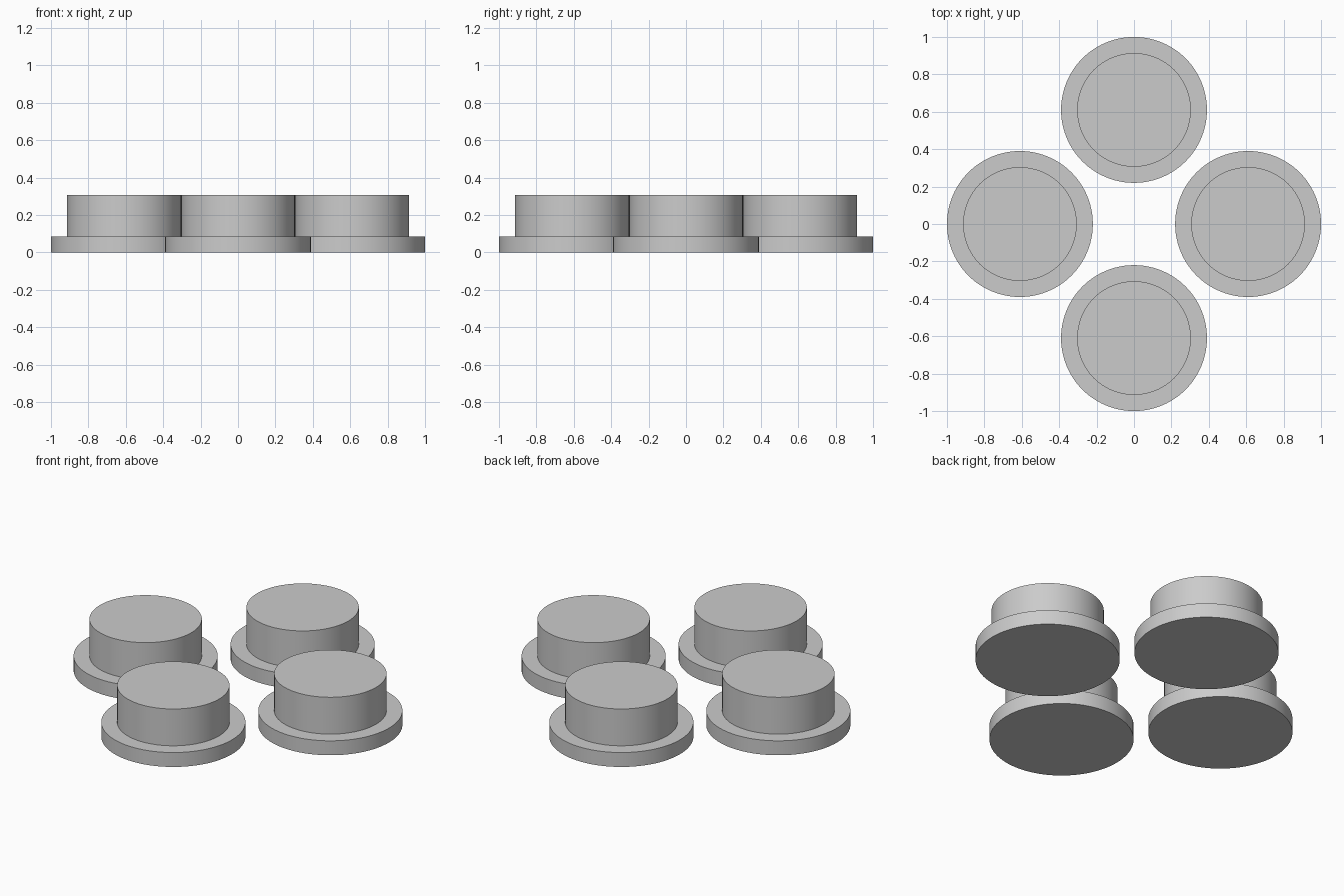
import bpy
import bmesh
from math import cos, sin, pi, radians

if "Cube" in bpy.data.objects:
    bpy.data.objects.remove(bpy.data.objects["Cube"], do_unlink=True)

SEGMENTS = 96
OFFSET = 0.61
# (radius, height) from the flange's lower rim to the drum's top rim
PROFILE = [(0.39, 0.0), (0.39, 0.086), (0.304, 0.086), (0.304, 0.306)]

grey = bpy.data.materials.new("plain grey")
grey.use_nodes = True
colour = (0.6, 0.6, 0.6, 1.0)
grey.diffuse_color = colour
grey.node_tree.nodes["Principled BSDF"].inputs["Base Color"].default_value = colour


def stepped_disc(name, x, y):
    """Closed turned solid: a drum standing on a wider flange."""
    bm = bmesh.new()
    angles = [2 * pi * i / SEGMENTS for i in range(SEGMENTS)]
    rings = [[bm.verts.new((r * cos(a), r * sin(a), z)) for a in angles]
             for r, z in PROFILE]
    for low, high in zip(rings, rings[1:]):
        for i in range(SEGMENTS):
            j = (i + 1) % SEGMENTS
            bm.faces.new((low[i], low[j], high[j], high[i]))
    # Flat underside and top
    bm.faces.new(rings[0][::-1])
    bm.faces.new(rings[-1])
    mesh = bpy.data.meshes.new(name)
    bm.to_mesh(mesh)
    bm.free()
    mesh.materials.append(grey)
    obj = bpy.data.objects.new(name, mesh)
    obj.location = (x, y, 0)
    bpy.context.collection.objects.link(obj)
    return obj


# Four identical pieces in a cross
places = {"front": (0, -1), "back": (0, 1), "left": (1, 0), "right": (-1, 0)}
bpy.ops.object.select_all(action="DESELECT")
for side, (dx, dy) in places.items():
    piece = stepped_disc(side + "_stepped_disc", dx * OFFSET, dy * OFFSET)
    piece.select_set(True)
    bpy.context.view_layer.objects.active = piece
bpy.ops.object.shade_smooth_by_angle(angle=radians(30))
